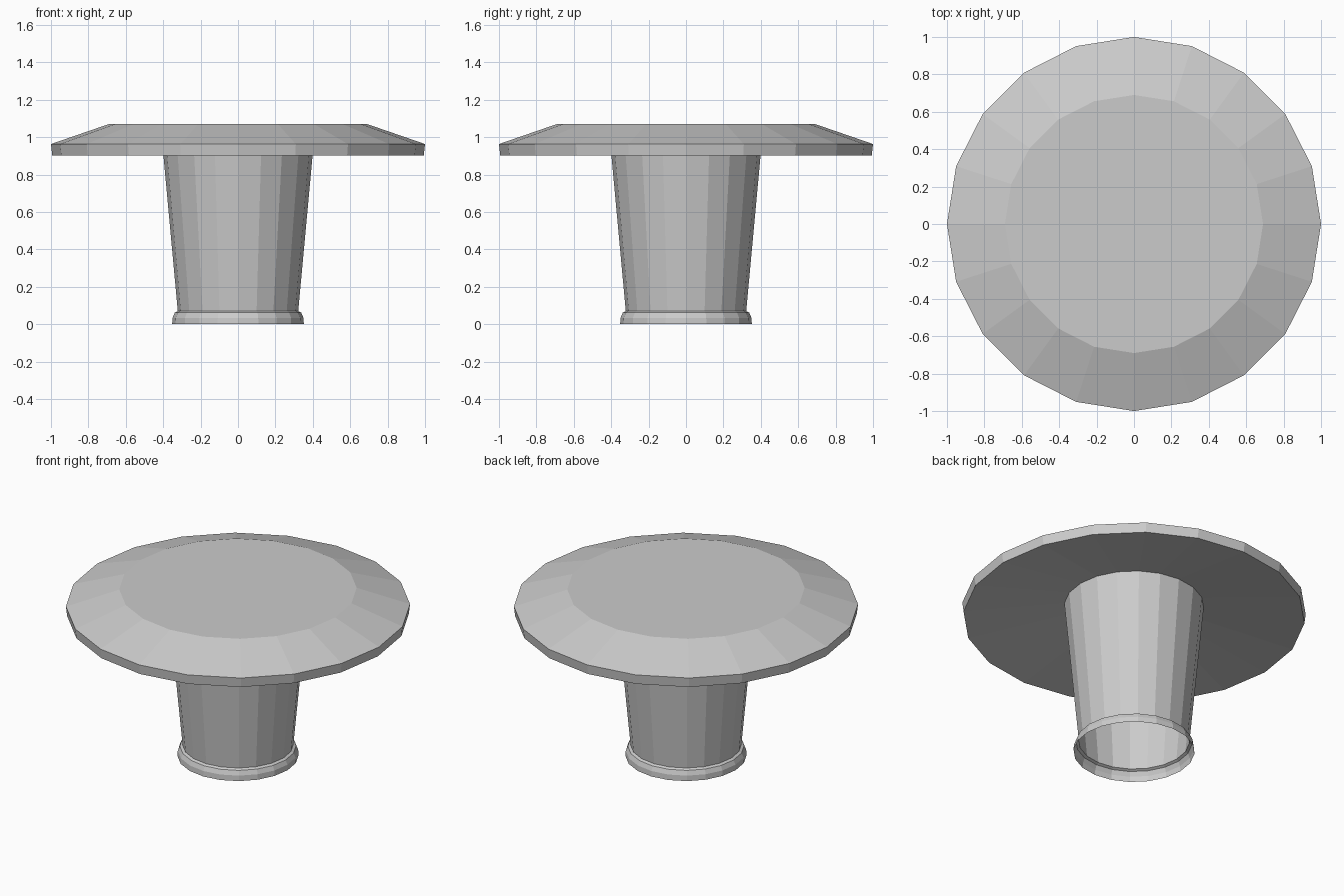
import bpy
import bmesh
from math import cos, sin, tau

cube = bpy.data.objects.get("Cube")
if cube:
    bpy.data.objects.remove(cube)

SIDES = 20

grey = bpy.data.materials.new("plain grey")
grey.use_nodes = True
COLOUR = (0.6, 0.6, 0.6, 1)
grey.diffuse_color = COLOUR
grey.node_tree.nodes["Principled BSDF"].inputs["Base Color"].default_value = COLOUR


def lathe(name, profile, capped=False):
    """Revolve (radius, height) points with flat sides; optionally cap the last ring."""
    bm = bmesh.new()
    rings = [[bm.verts.new((r * cos(tau * i / SIDES), r * sin(tau * i / SIDES), z))
              for i in range(SIDES)] for r, z in profile]
    for low, high in zip(rings, rings[1:]):
        for i in range(SIDES):
            j = (i + 1) % SIDES
            bm.faces.new((low[i], low[j], high[j], high[i]))
    if capped:
        bm.faces.new(rings[-1])
    mesh = bpy.data.meshes.new(name)
    bm.to_mesh(mesh)
    bm.free()
    mesh.materials.append(grey)
    obj = bpy.data.objects.new(name, mesh)
    bpy.context.collection.objects.link(obj)
    return obj


# Wide head: hollowed underside, thin rim, chamfered upper edge, flat top
lathe("head_disc", [(0.406, 0.98), (0.993, 0.902), (1.0, 0.963), (0.69, 1.07)], capped=True)

# Hollow tapered stem, open at the bottom
lathe("stem", [(0.322, 0.07), (0.406, 0.98)])

# Rounded open collar around the foot of the stem
lathe("foot_collar", [(0.352, 0), (0.35, 0.034), (0.338, 0.062), (0.322, 0.07)])
